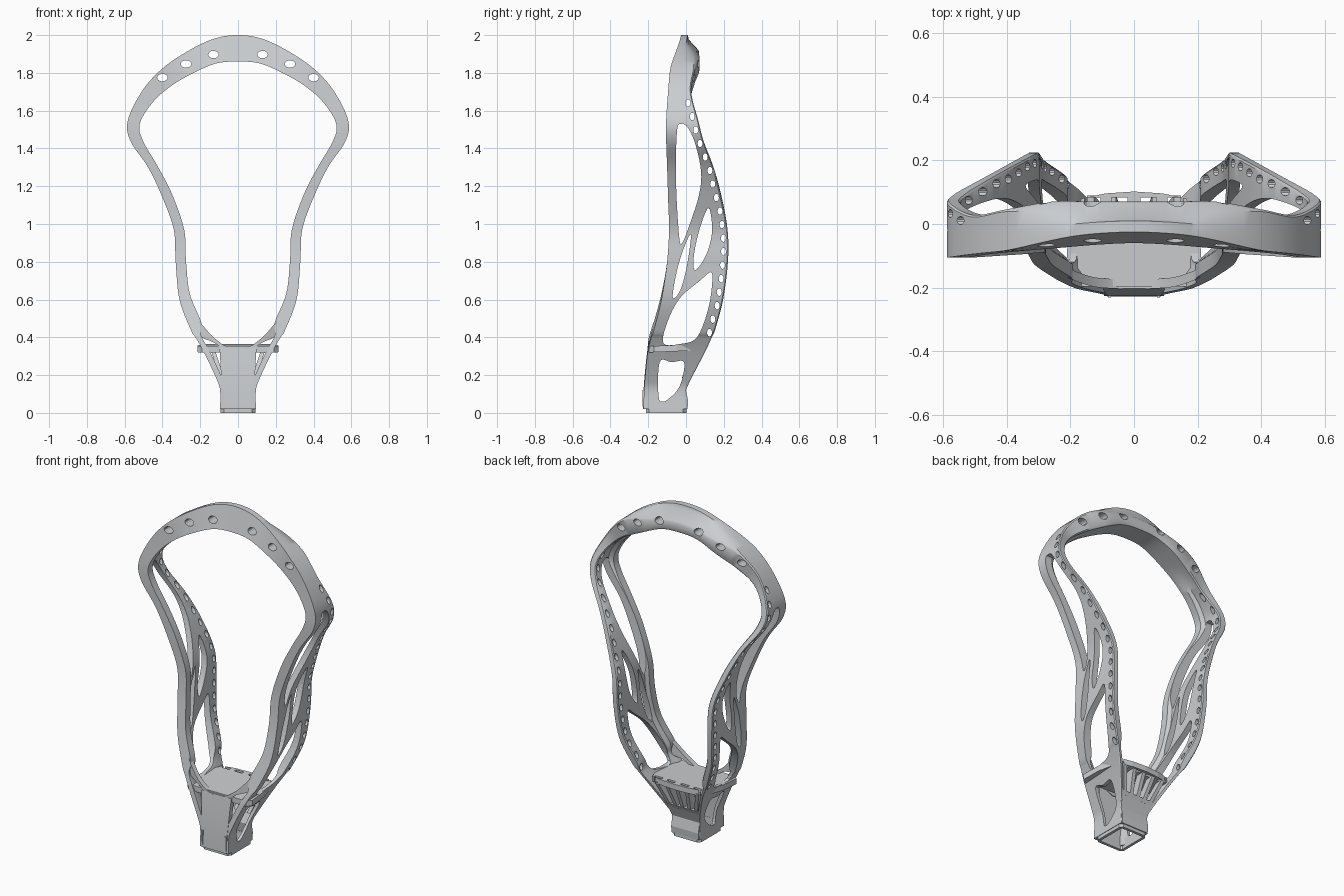
import bpy, bmesh, math
from mathutils import Vector

cube = bpy.data.objects.get("Cube")
if cube:
    bpy.data.objects.remove(cube, do_unlink=True)

grey = bpy.data.materials.new("light grey plastic")
grey.use_nodes = True
COLOR = (0.6, 0.62, 0.64, 1)
grey.diffuse_color = COLOR
grey.node_tree.nodes["Principled BSDF"].inputs["Base Color"].default_value = COLOR


def add_loft(bm, rings, caps=True):
    """Skin a row of equal closed rings."""
    rows = [[bm.verts.new(p) for p in ring] for ring in rings]
    for a, b in zip(rows, rows[1:]):
        for i in range(len(a)):
            j = (i + 1) % len(a)
            bm.faces.new((a[i], a[j], b[j], b[i]))
    if caps:
        bm.faces.new(rows[0][::-1])
        bm.faces.new(rows[-1])


def finish(name, bm, helper=False):
    bmesh.ops.recalc_face_normals(bm, faces=bm.faces)
    mesh = bpy.data.meshes.new(name)
    bm.to_mesh(mesh)
    bm.free()
    obj = bpy.data.objects.new(name, mesh)
    bpy.context.collection.objects.link(obj)
    mesh.materials.append(grey)
    if helper:
        obj.hide_render = True
        obj.hide_viewport = True
    return obj


def loft(name, rings, caps=True):
    bm = bmesh.new()
    add_loft(bm, rings, caps)
    return finish(name, bm)


def spline(points, closed=False, steps=5):
    """Catmull-Rom curve through points of any dimension."""
    pts = [Vector(p) for p in points]
    n = len(pts)
    get = (lambda i: pts[i % n]) if closed else (lambda i: pts[max(0, min(n - 1, i))])
    out = []
    for i in range(n if closed else n - 1):
        a, b, c, d = (get(i + k) for k in (-1, 0, 1, 2))
        for s in range(steps):
            t = s / steps
            out.append((b * 2 + (c - a) * t + (a * 2 - b * 5 + c * 4 - d) * t * t
                        + (b * 3 - a - c * 3 + d) * t ** 3) / 2)
    if not closed:
        out.append(pts[-1])
    return out


def ramp(value, low, high):
    t = max(0, min(1, (value - low) / (high - low)))
    return t * t * (3 - 2 * t)


def smooth(obj):
    bpy.ops.object.select_all(action="DESELECT")
    obj.select_set(True)
    bpy.context.view_layer.objects.active = obj
    bpy.ops.object.shade_smooth_by_angle(angle=math.radians(35))


def cut(obj, cutter):
    mod = obj.modifiers.new("openings", "BOOLEAN")
    mod.operation = "DIFFERENCE"
    mod.solver = "EXACT"
    mod.object = cutter


# Frame stations: outer x, outer z, inner x, inner z, front y, back y
half = [
    (.095, .02, .065, .02, -.226, .005), (.095, .12, .07, .12, -.222, .0),
    (.116, .185, .09, .197, -.217, .03), (.18, .32, .153, .332, -.203, .1),
    (.222, .395, .195, .41, -.185, .135),
    (.25, .44, .195, .48, -.17, .155), (.31, .6, .255, .63, -.13, .197),
    (.33, .8, .275, .8, -.1, .222), (.34, .97, .285, .97, -.09, .22),
    (.40, 1.14, .35, 1.16, -.095, .187), (.476, 1.3, .425, 1.305, -.1, .145),
    (.57, 1.44, .503, 1.44, -.105, .093), (.583, 1.55, .52, 1.53, -.105, .065),
    (.51, 1.7, .455, 1.64, -.095, .028), (.41, 1.815, .355, 1.73, -.085, .045),
    (.275, 1.91, .235, 1.8, -.075, .07), (.13, 1.98, .115, 1.85, -.065, .07),
    (0, 2, 0, 1.86, -.06, .07)]
mirrored = [(-a, b, -c, d, e, f) for a, b, c, d, e, f in half[-2::-1]]


def frame_ring(station):
    xo, zo, xi, zi, yf, yb = station
    scoop = ramp(zo, 1.55, 1.9)                  # sidewall to full-thickness scoop
    crown = ramp(zo, 1.8, 2)                     # sloped faces near the top
    wall = .65 + .35 * scoop
    back = .55 * crown
    section = [(0, yf + .035 * crown), (1, yf), (1, yf + .045), (wall, yf + .06),
               (wall, yb - .006), (wall - .08, yb), (back + .08, yb), (back, yb - .006),
               (back * .3, yb - .006 - .05 * crown), (0, yf + .06 + .01 * crown)]
    return [(xo + (xi - xo) * s, y, zo + (zi - zo) * s) for s, y in section]


stations = spline(half + mirrored, steps=6)
frame = loft("sidewall_and_scoop_frame", [frame_ring(s) for s in stations])

# Sidewall windows, as (y, z) outlines
windows = [
    [(-.026, 1.53), (-.048, 1.49), (-.053, 1.23), (-.037, .94), (-.02, .9), (.02, 1.0),
     (.068, 1.15), (.08, 1.275), (.05, 1.42), (.01, 1.51)],
    [(.026, .945), (-.016, .86), (-.053, .73), (-.07, .61), (-.03, .65), (.005, .78)],
    [(.12, 1.085), (.074, .98), (.042, .835), (.048, .755), (.106, .835), (.138, .96)],
    [(.132, .745), (.074, .7), (-.03, .61), (-.095, .49), (-.12, .37), (-.03, .365),
     (.058, .4), (.116, .545), (.138, .68)],
    [(-.14, .268), (-.075, .268), (-.01, .268), (-.03, .15), (-.085, .08), (-.142, .07)]]
bm = bmesh.new()
for outline in windows:
    curve = spline(outline, closed=True)
    add_loft(bm, [[(x, p[0], p[1]) for p in curve] for x in (-.8, .8)])


def ellipse(u, v, ru, rv, n=14):
    return [(u + ru * math.cos(a), v + rv * math.sin(a))
            for a in (math.tau * i / n for i in range(n))]


# Lacing holes follow the back edge of the sidewall
edge = stations[:len(stations) // 2]
for i in range(18):
    z = .425 + i * .0715
    y = min(edge, key=lambda s: abs(s[1] - z))[5] - .026
    add_loft(bm, [[(x, u, v) for u, v in ellipse(y, z, .013, .02)] for x in (-.8, .8)])
# Scoop holes
for x, z in ((.13, 1.897), (.275, 1.847), (.4, 1.775)):
    for side in (-1, 1):
        add_loft(bm, [[(u, y, v) for u, v in ellipse(side * x, z, .028, .02)]
                      for y in (-.3, .3)])
cut(frame, finish("opening_cutter", bm, helper=True))
smooth(frame)

# Throat: front panel, lower back panel, hollow collar
smooth(loft("throat_front_panel", [
    [(-w, y, z), (w, y, z), (w, y + .03, z), (-w, y + .03, z)]
    for w, y, z in ((.085, -.228, .02), (.085, -.225, .12), (.09, -.219, .2),
                    (.094, -.211, .28), (.098, -.203, .345))]))
loft("throat_back_panel", [
    [(-w, y, z), (w, y, z), (w, y - .025, z), (-w, y - .025, z)]
    for w, y, z in ((.09, .008, .02), (.09, .012, .06), (.09, .0, .12), (.105, .025, .18),
                    (.115, .038, .205))])
octagon = [(.075, -.212), (.092, -.195), (.092, -.015), (.075, .002)]
octagon += [(-x, y) for x, y in octagon[::-1]]
collar = loft("throat_collar", [[(x, y, z) for x, y in octagon] for z in (0, .06)], caps=False)
shell = collar.modifiers.new("wall", "SOLIDIFY")
shell.thickness = .018
shell.offset = -1

# Curved straps joining the panel to the front rails
strap_path = [(0, .335, .30, -.204), (.06, .35, .325, -.203), (.127, .398, .372, -.197),
              (.18, .455, .393, -.18), (.207, .49, .412, -.168)]
for side, label in ((1, "left"), (-1, "right")):
    smooth(loft(label + "_front_strap", [
        [(side * x, y, top), (side * x, y, low), (side * x, y + .03, low),
         (side * x, y + .03, top)] for x, top, low, y in spline(strap_path, steps=4)]))
    # Small raised clip beside the front panel
    loft(label + "_clip", [
        [(side * x, y, z) for x, y in ((.072, -.231), (.082, -.231), (.082, -.2), (.072, -.2))]
        for z in (.035, .12)])

# Ball stop plate, tilted up to the back
side_edge = [(.19, -.196), (.215, -.17), (.208, -.05), (.185, .03), (.165, .08), (.09, .096)]
plan = side_edge + [(0, .102)] + [(-x, y) for x, y in side_edge[::-1]]
stop = loft("ball_stop_plate", [
    [(x, y, .354 + y * .04 + dz) for x, y in plan] for dz in (-.026, .007)])
bm = bmesh.new()
for x in (-.13, -.045, .045, .13):
    add_loft(bm, [[(x + sx * .025, .075 + sy * .009, z) for sx, sy in
                   ((-1, -1), (1, -1), (1, 1), (-1, 1))] for z in (.2, .5)])
cut(stop, finish("stop_slot_cutter", bm, helper=True))

# Fanned ribs under the back of the plate
for i in range(-2, 3):
    x0, x1 = i * .042, i * .068
    loft("back_rib_%d" % (i + 3), [
        [(x - .011, y, z), (x + .011, y, z), (x + .011, y - .05, z), (x - .011, y - .05, z)]
        for x, y, z in ((x0, .028, .185), (x1, .09, .34))])
